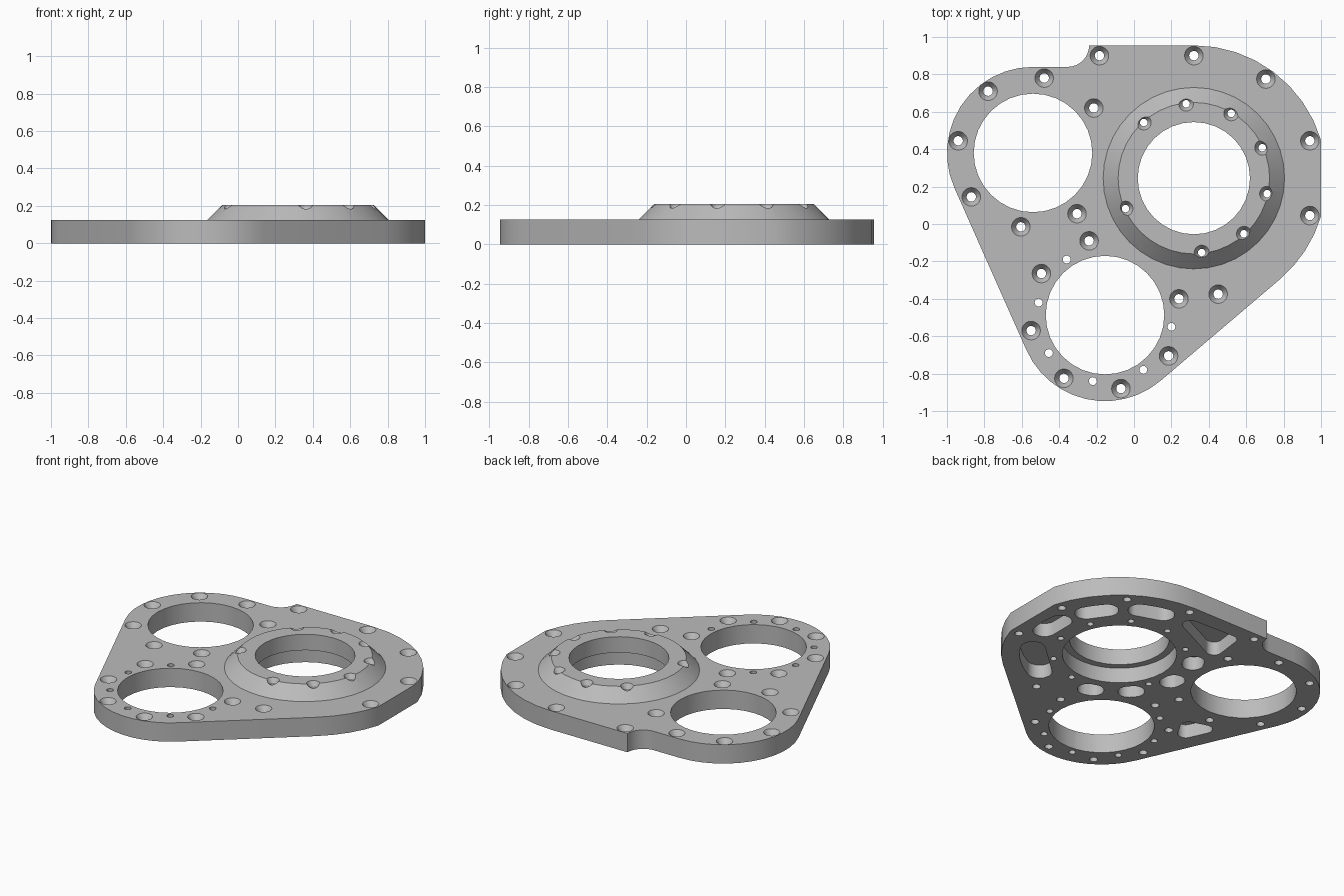
import bpy, bmesh
from math import sin, cos, pi, radians
from mathutils import Vector
from mathutils.geometry import convex_hull_2d

cube = bpy.data.objects.get("Cube")
if cube:
    bpy.data.objects.remove(cube, do_unlink=True)

THICK, TOP = 0.125, 0.205
BOSS, LEFT, LOW = (0.32, 0.245), (-0.54, 0.38), (-0.155, -0.487)

metal = bpy.data.materials.new("cast metal grey")
metal.use_nodes = True
metal.diffuse_color = (0.5, 0.5, 0.5, 1)
metal.node_tree.nodes["Principled BSDF"].inputs["Base Color"].default_value = (0.5, 0.5, 0.5, 1)


def arc(c, r, a0, a1, n):
    angles = [radians(a0 + (a1 - a0) * i / n) for i in range(n + 1)]
    return [(c[0] + r * cos(a), c[1] + r * sin(a)) for a in angles]


def skin(bm, loops):
    """Closed solid through a stack of equal-length loops."""
    rings = [[bm.verts.new(p) for p in loop] for loop in loops]
    n = len(rings[0])
    for a, b in zip(rings, rings[1:]):
        for i in range(n):
            j = (i + 1) % n
            bm.faces.new((a[i], a[j], b[j], b[i]))
    bm.faces.new(rings[0][::-1])
    bm.faces.new(rings[-1])


def prism(bm, pts, z0, z1):
    skin(bm, [[(x, y, z) for x, y in pts] for z in (z0, z1)])


def turned(bm, c, profile, n=32):
    skin(bm, [[(x, y, z) for x, y in arc(c, r, 0, 360, n)[:-1]] for r, z in profile])


def rounded(centres, r):
    pts = [Vector(p) for c in centres for p in arc(c, r, 0, 360, 24)[:-1]]
    return [tuple(pts[i]) for i in convex_hull_2d(pts)]


def make(name, bm):
    bmesh.ops.recalc_face_normals(bm, faces=bm.faces)
    mesh = bpy.data.meshes.new(name)
    bm.to_mesh(mesh)
    bm.free()
    mesh.materials.append(metal)
    obj = bpy.data.objects.new(name, mesh)
    bpy.context.collection.objects.link(obj)
    return obj


def combine(target, tool, operation):
    mod = target.modifiers.new(operation.lower(), "BOOLEAN")
    mod.object, mod.operation, mod.solver = tool, operation, "EXACT"
    bpy.context.view_layer.objects.active = target
    bpy.ops.object.modifier_apply(modifier=mod.name)
    bpy.data.objects.remove(tool, do_unlink=True)


# Plate outline: three lobes joined by tangents, with a concave step at the back
outline = arc(LOW, 0.46, 204, 310.4, 12)
outline += arc(BOSS, 0.71, -49.6, -16.7, 4)
outline += arc(BOSS, 0.71, 16.7, 90, 8)
outline += arc((-0.355, 0.955), 0.115, 0, -90, 8)
outline += arc(LEFT, 0.46, 90, 204, 12)
bm = bmesh.new()
prism(bm, outline, 0, THICK)
plate = make("cover_plate", bm)

# Conical bearing boss
bm = bmesh.new()
turned(bm, BOSS, [(0.51, 0.1), (0.405, TOP)], 40)
combine(plate, make("bearing_boss", bm), "UNION")

# Bearing bores, the boss one stepped to leave an upper lip
bm = bmesh.new()
turned(bm, BOSS, [(0.344, -0.1), (0.344, 0.1), (0.3, 0.1), (0.3, 0.3)])
for c in (LEFT, LOW):
    turned(bm, c, [(0.317, -0.1), (0.317, 0.3)])

# Countersunk screw holes in the plate
for c in [(-0.185, 0.9), (0.32, 0.9), (0.705, 0.775), (0.94, 0.445), (0.94, 0.045),
          (0.45, -0.375), (0.24, -0.4), (0.185, -0.705), (-0.07, -0.88), (-0.375, -0.825),
          (-0.55, -0.57), (-0.495, -0.265), (-0.24, -0.09), (-0.305, 0.055), (-0.605, -0.015),
          (-0.87, 0.145), (-0.94, 0.445), (-0.78, 0.71), (-0.48, 0.78), (-0.215, 0.62)]:
    turned(bm, c, [(0.025, -0.1), (0.025, 0.09), (0.05, THICK), (0.05, 0.3)], 20)

# Countersunk screw holes around the boss rim
for a in (96, 60, 24, -12, -48, -84, 204, 132):
    c = arc(BOSS, 0.4, a, a, 1)[0]
    turned(bm, c, [(0.02, -0.1), (0.02, 0.175), (0.04, TOP), (0.04, 0.3)], 20)

# Plain pin holes around the lower bore
for c in [(-0.36, -0.19), (-0.51, -0.42), (-0.455, -0.69), (-0.22, -0.84), (0.05, -0.78), (0.2, -0.55)]:
    turned(bm, c, [(0.021, -0.1), (0.021, 0.3)], 16)

# Lightening pockets underneath: slots around the bore and two rounded triangles
for angle, dist, spread, r in [(35, 0.53, 7, 0.07), (71, 0.54, 8, 0.07), (0, 0.53, 8, 0.07),
                               (-48, 0.525, 16, 0.075), (154, 0.457, 2, 0.065),
                               (186, 0.457, 2, 0.065), (221, 0.457, 2, 0.065), (252, 0.462, 2, 0.065)]:
    prism(bm, rounded(arc(BOSS, dist, angle - spread, angle + spread, 4), r), -0.1, 0.09)
for corners in ([(0.22, 0.79), (-0.07, 0.8), (-0.09, 0.64)],
                [(-0.555, -0.15), (-0.6, -0.23), (-0.65, -0.12)]):
    prism(bm, rounded(corners, 0.05), -0.1, 0.09)
combine(plate, make("hole_cutter", bm), "DIFFERENCE")

# Smooth walls with crisp edges
bpy.ops.object.select_all(action="DESELECT")
plate.select_set(True)
bpy.context.view_layer.objects.active = plate
bpy.ops.object.shade_smooth_by_angle(angle=radians(30))
